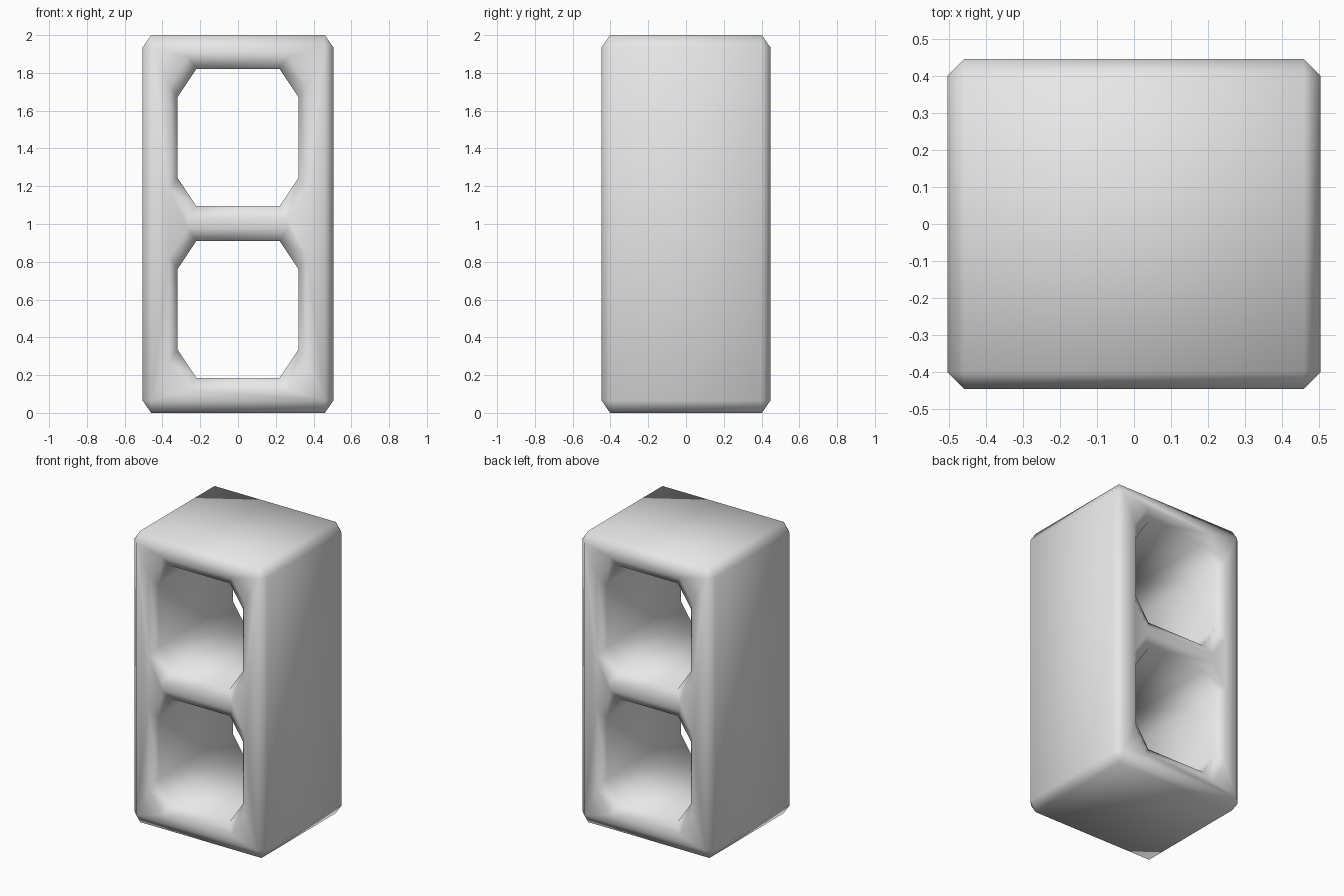
import bpy, bmesh
from mathutils import Vector

default_cube = bpy.data.objects.get("Cube")
if default_cube:
    bpy.data.objects.remove(default_cube, do_unlink=True)

WIDTH, DEPTH, HEIGHT = 1.01, 0.894, 2.0
BEVEL, STRETCH = 0.045, 1.45          # the bevel is stretched along z
FRONT = DEPTH / 2
HOLE_X, HOLE_Z = 0.32, 0.363          # half sizes of each hole
CUT_X, CUT_Z = 0.10, 0.15             # cut corners of each hole


def octagon(bm, y, centre_z, hx, hz):
    """Ring of eight vertices: a rectangle with cut corners."""
    quarter = [(hx, hz - CUT_Z), (hx - CUT_X, hz)]
    half = quarter + [(-x, z) for x, z in reversed(quarter)]
    ring = half + [(-x, -z) for x, z in half]
    return [bm.verts.new((x, y, centre_z + z)) for x, z in ring]


def bridge(bm, a, b):
    for i in range(len(a)):
        j = (i + 1) % len(a)
        bm.faces.new((a[i], a[j], b[j], b[i]))


bm = bmesh.new()

# Bevelled outer shell
bmesh.ops.create_cube(bm, size=1)
bmesh.ops.scale(bm, vec=(WIDTH, DEPTH, HEIGHT / STRETCH), verts=bm.verts)
bmesh.ops.bevel(bm, geom=bm.edges[:], offset=BEVEL, segments=1,
                affect='EDGES', profile=0.5)
bmesh.ops.scale(bm, vec=(1, 1, STRETCH), verts=bm.verts)
bmesh.ops.translate(bm, vec=(0, 0, HEIGHT / 2), verts=bm.verts)

# Open the front and back
bm.normal_update()
ends = [f for f in bm.faces if abs(f.normal.y) > 0.99]
bmesh.ops.delete(bm, geom=ends, context='FACES_ONLY')

# Two tunnels with flared mouths
for centre_z in (0.548, 1.458):
    rings = []
    for y, flare in ((-FRONT, BEVEL), (BEVEL - FRONT, 0),
                     (FRONT - BEVEL, 0), (FRONT, BEVEL)):
        rings.append(octagon(bm, y, centre_z, HOLE_X + flare,
                             HOLE_Z + flare * STRETCH))
    for a, b in zip(rings, rings[1:]):
        bridge(bm, a, b)

# Flat front and back faces around the holes
for side in (-1, 1):
    rim = [e for e in bm.edges if e.is_boundary
           and all(v.co.y * side > FRONT - 0.001 for v in e.verts)]
    bmesh.ops.triangle_fill(bm, use_beauty=True, use_dissolve=False,
                            edges=rim, normal=Vector((0, side, 0)))

bmesh.ops.recalc_face_normals(bm, faces=bm.faces[:])
for f in bm.faces:
    f.smooth = True

mesh = bpy.data.meshes.new("hollow_block")
bm.to_mesh(mesh)
bm.free()
block = bpy.data.objects.new("hollow_block", mesh)
bpy.context.collection.objects.link(block)

# Plain grey
grey = bpy.data.materials.new("light_grey")
grey.use_nodes = True
colour = (0.8, 0.8, 0.8, 1)
grey.diffuse_color = colour
grey.node_tree.nodes["Principled BSDF"].inputs["Base Color"].default_value = colour
mesh.materials.append(grey)
